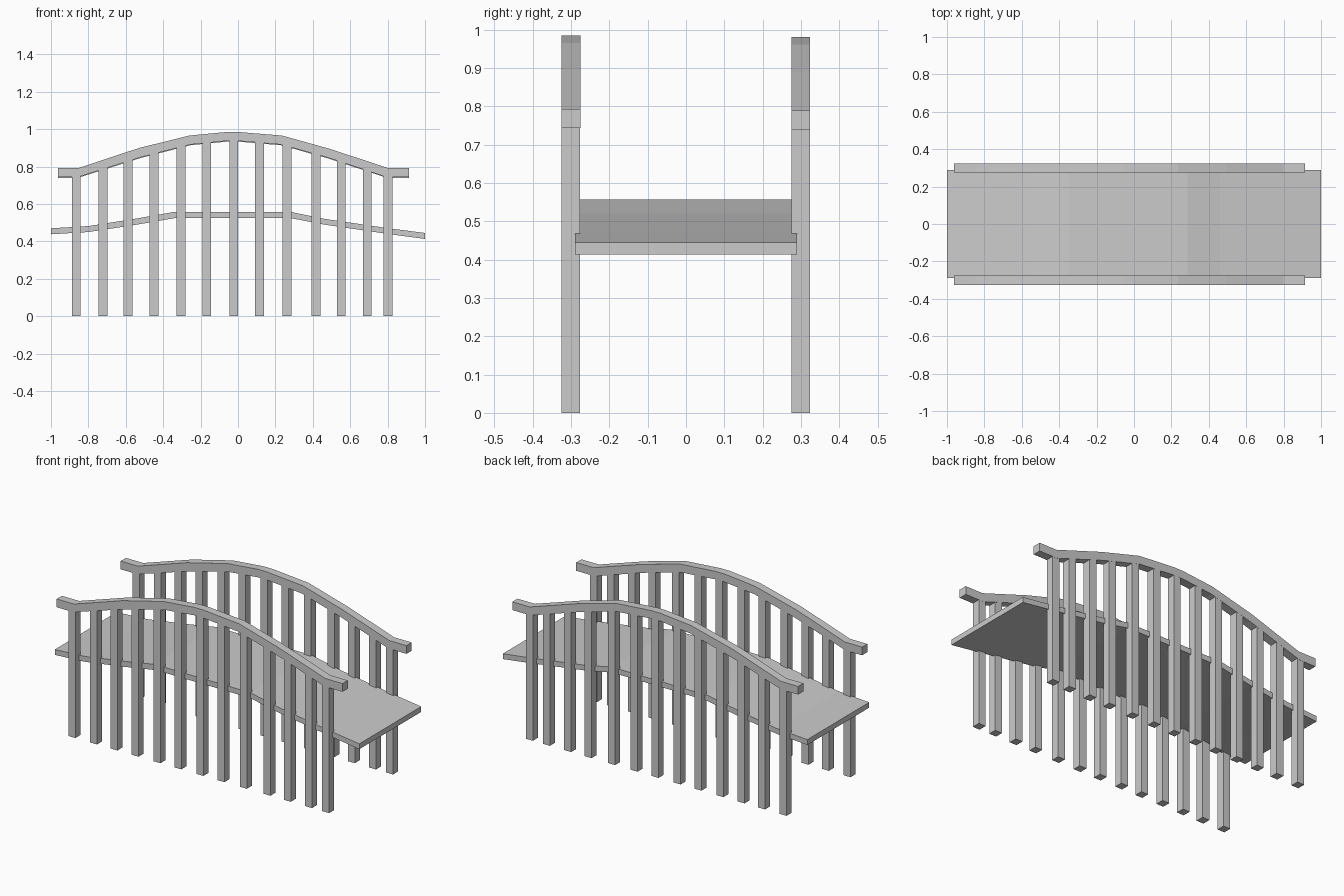
import bpy, bmesh

if "Cube" in bpy.data.objects:
    bpy.data.objects.remove(bpy.data.objects["Cube"])

def extrude_profile(name, top, bottom, y0, y1):
    """Solid strip: matching top and bottom (x, z) points, extruded along y."""
    bm = bmesh.new()
    rings = [[bm.verts.new(p) for p in ((tx, y0, tz), (bx, y0, bz), (bx, y1, bz), (tx, y1, tz))]
             for (tx, tz), (bx, bz) in zip(top, bottom)]
    for a, b in zip(rings, rings[1:]):
        for i in range(4):
            j = (i + 1) % 4
            bm.faces.new((a[i], a[j], b[j], b[i]))
    bm.faces.new(rings[0])
    bm.faces.new(rings[-1])
    bmesh.ops.recalc_face_normals(bm, faces=bm.faces)
    mesh = bpy.data.meshes.new(name)
    bm.to_mesh(mesh)
    bm.free()
    obj = bpy.data.objects.new(name, mesh)
    bpy.context.collection.objects.link(obj)
    return obj

def height_at(path, x):
    for (x0, z0), (x1, z1) in zip(path, path[1:]):
        if x0 <= x <= x1:
            return z0 + (z1 - z0) * (x - x0) / (x1 - x0)

# Walkway deck, gently bent upward in the middle
deck_top = [(-1, .470), (-.80, .482), (-.55, .521), (-.345, .557),
            (.285, .557), (.46, .521), (.80, .471), (1, .445)]
deck_bottom = [(-1, .438), (-.80, .450), (-.55, .488), (-.335, .525),
               (.28, .525), (.46, .490), (.80, .440), (1, .413)]
extrude_profile("deck", deck_top, deck_bottom, -.29, .29)

# Arched handrails and the posts that carry them
rail_top = [(-.963, .793), (-.85, .793), (-.53, .899), (-.26, .966), (-.06, .985),
            (.00, .985), (.235, .966), (.49, .895), (.80, .793), (.914, .793)]
rail_bottom = [(-.963, .744), (-.855, .744), (-.52, .850), (-.255, .918), (-.055, .938),
               (-.005, .938), (.23, .918), (.48, .848), (.795, .744), (.914, .744)]
post_x = [-.864, -.722, -.588, -.449, -.305, -.168, -.023,
          .115, .262, .417, .551, .690, .802]
HALF = .023

for side, y0, y1, drop in (("front", -.325, -.276, 0), ("back", .275, .324, .004)):
    top = [(x, z - drop) for x, z in rail_top]
    bottom = [(x, z - drop) for x, z in rail_bottom]
    extrude_profile(f"{side}_handrail", top, bottom, y0, y1)
    for i, x in enumerate(post_x):
        z = height_at(bottom, x) + .012
        extrude_profile(f"{side}_post_{i + 1}", [(x - HALF, z), (x + HALF, z)],
                        [(x - HALF, 0), (x + HALF, 0)], y0 + .0005, y1 - .0005)
